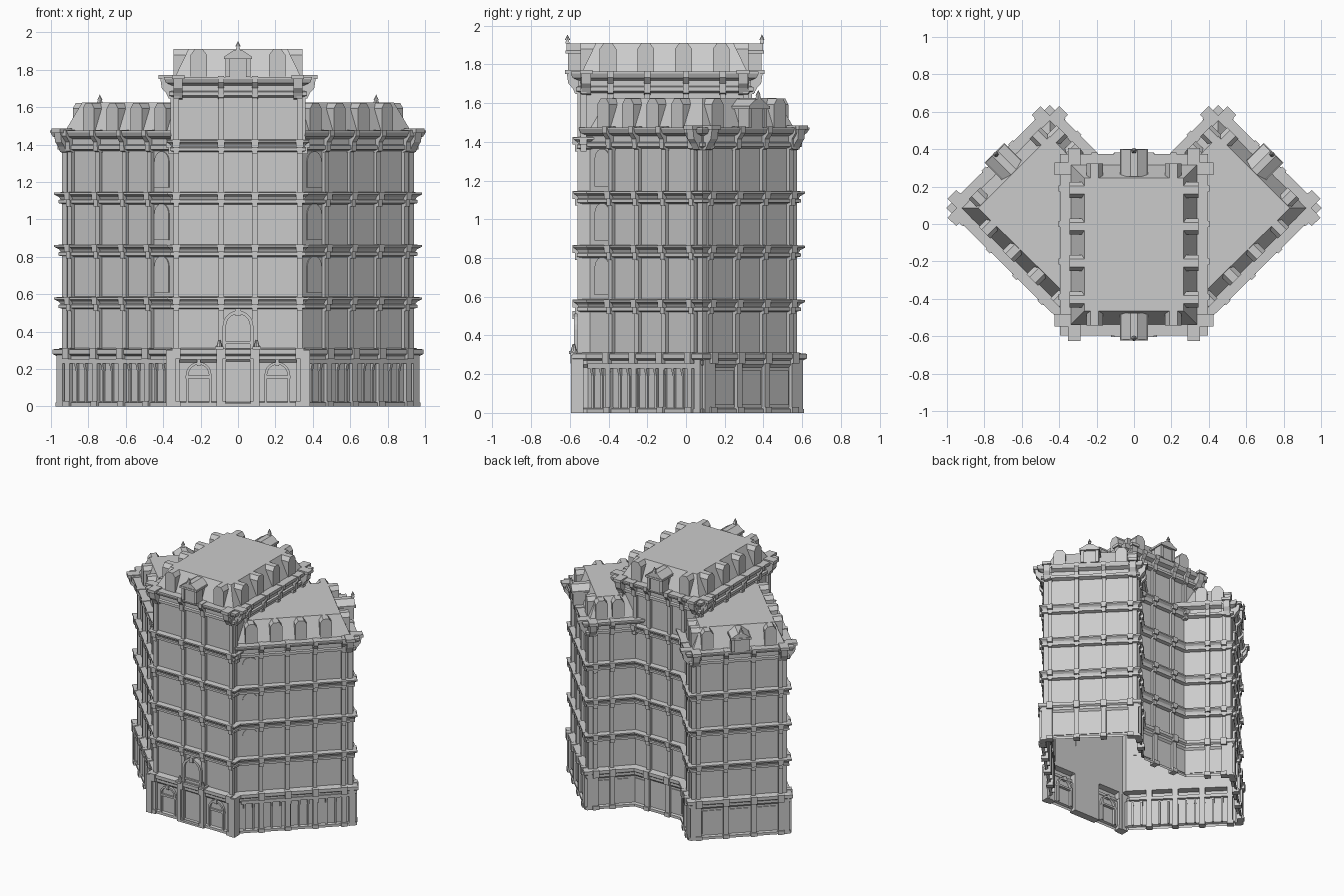
import bpy, bmesh, math
from mathutils import Matrix, Vector

cube = bpy.data.objects.get("Cube")
if cube:
    bpy.data.objects.remove(cube, do_unlink=True)

stone = bpy.data.materials.new("grey stone")
stone.use_nodes = True
stone.diffuse_color = (0.6, 0.6, 0.6, 1)
stone.node_tree.nodes["Principled BSDF"].inputs["Base Color"].default_value = (0.6, 0.6, 0.6, 1)

parts = {}


def mesh(name):
    if name not in parts:
        parts[name] = bmesh.new()
    return parts[name]


def sweep(name, path, profile, closed=True, cap=False):
    """Carry a profile of (outward offset, height) along a mitred plan path."""
    bm, n = mesh(name), len(path)
    pts = [Vector(p) for p in path]

    def normal(i):
        d = (pts[(i + 1) % n] - pts[i % n]).normalized()
        return Vector((d.y, -d.x))

    mitres = []
    for i in range(n):
        a, b = normal(i - 1 if i else n - 1), normal(i)
        if not closed and i == 0:
            a = b
        if not closed and i == n - 1:
            b = a
        mitres.append((a + b) / (1 + a.dot(b)))
    rings = [[bm.verts.new((*(p + m * off), z)) for p, m in zip(pts, mitres)] for off, z in profile]
    for low, high in zip(rings, rings[1:]):
        for i in range(n if closed else n - 1):
            j = (i + 1) % n
            bm.faces.new((low[i], low[j], high[j], high[i]))
    if cap:
        bm.faces.new(rings[-1])


def prism(name, frame, pts, a, b, sideways=False):
    """Extrude an outline facing outward, or sideways along the wall."""
    bm = mesh(name)

    def place(p, d):
        return frame @ (Vector((d, -p[0], p[1])) if sideways else Vector((p[0], -d, p[1])))

    ends = [[bm.verts.new(place(p, d)) for p in pts] for d in (a, b)]
    faces = [bm.faces.new(e) for e in ends]
    for i in range(len(pts)):
        j = (i + 1) % len(pts)
        faces.append(bm.faces.new((ends[0][i], ends[0][j], ends[1][j], ends[1][i])))
    bmesh.ops.recalc_face_normals(bm, faces=faces)


def block(name, frame, s, w, out, z0, z1, back=-0.014):
    h = w / 2
    prism(name, frame, [(s - h, z0), (s + h, z0), (s + h, z1), (s - h, z1)], back, out)


def cone(name, frame, s, out, z, r1, r2, h, sides=4):
    place = frame @ Matrix.Translation((s, -out, z + h / 2)) @ Matrix.Rotation(math.pi / 4, 4, 'Z')
    bmesh.ops.create_cone(mesh(name), cap_ends=True, segments=sides, radius1=r1, radius2=r2,
                          depth=h, matrix=place)


def arch(s, r, z0, spring, steps=10):
    curve = [(s + r * math.cos(math.pi * k / steps), spring + r * math.sin(math.pi * k / steps))
             for k in range(steps + 1)]
    return [(s + r, z0)] + curve + [(s - r, z0)]


def wall(p, q):
    """Frame on a wall: x along it, y inward, z up. Also its length."""
    p, q = Vector(p), Vector(q)
    d = (q - p).normalized()
    frame = Matrix(((d.x, -d.y, 0, p.x), (d.y, d.x, 0, p.y), (0, 0, 1, 0), (0, 0, 0, 1)))
    return frame, (q - p).length


# Plan
F, A, B, C, D = (0.35, -0.55), (0.35, -0.502), (0.94, 0.085), (0.45, 0.573), (0.21, 0.33)
E = (0.35, 0.33)
half = [F, A, B, C, D]
outline = half + [(-x, y) for x, y in reversed(half)]
tower = [F, E, (-E[0], E[1]), (-F[0], F[1])]
wing_edge = [(0.33, -0.52), B, C, (0.15, 0.27)]
wing_plan = [(0.3, -0.545), B, C, (0.0, 0.12)]

front, _ = wall((0, F[1]), F)
back, _ = wall(D, (0, D[1]))
wing_front, front_len = wall(A, B)
wing_end, end_len = wall(B, C)
wing_inner, inner_len = wall(C, D)
tower_side, side_len = wall(F, E)
tower_back, back_len = wall(E, (0, E[1]))
levels = [0.555, 0.835, 1.115, 1.395]
WING, TOWER, RECESS = 1.475, 1.762, -0.012

# Walls and ground floor, open below; walls lie back between the pilasters
sweep("main_walls", outline, [(RECESS, 0.31), (RECESS, 1.46)])
sweep("tower_walls", tower, [(RECESS, 1.3), (RECESS, 1.76)])
sweep("ground_floor", outline, [(0.025, 0), (0.025, 0.02), (0.008, 0.026), (0.008, 0.235), (0.022, 0.25),
                                (0.022, 0.27), (0.036, 0.28), (0.036, 0.305), (RECESS, 0.312)])


# String courses and main cornices
def course(z):
    return [(RECESS, z - 0.035), (0.014, z - 0.028), (0.014, z - 0.012), (0.006, z - 0.008),
            (0.012, z + 0.005), (0.03, z + 0.018), (0.03, z + 0.028), (RECESS, z + 0.032)]


def cornice(z):
    return [(RECESS, z - 0.11), (0.018, z - 0.1), (0.018, z - 0.08), (0.004, z - 0.075),
            (0.004, z - 0.045), (0.035, z - 0.032), (0.045, z - 0.01), (0.045, z), (-0.03, z)]


for z in levels[:3]:
    sweep("string_courses", outline, course(z))
sweep("tower_string_course", tower, course(levels[3]))
sweep("tower_cornice", tower, cornice(TOWER))
sweep("wing_cornices", wing_edge, cornice(WING), closed=False)

# Mansard roofs
sweep("tower_roof", tower, [(-0.01, 1.755), (-0.085, 1.91)], cap=True)
sweep("wing_roofs", wing_plan, [(-0.01, 1.47), (-0.075, 1.625)], cap=True)


# Pilasters with a console at each course
def pilasters(frame, stops, top, bands, ground=True):
    base = 0.3 if ground else 1.4
    for s in stops:
        block("pilasters", frame, s, 0.03, 0.01, base, top - 0.05)
        for z in bands:
            block("pilaster_consoles", frame, s, 0.038, 0.035, z - 0.01, z + 0.031)
            block("pilaster_consoles", frame, s, 0.03, 0.022, z - 0.045, z - 0.01)
        prism("cornice_brackets", frame, [(-0.014, top - 0.12), (0.025, top - 0.11), (0.028, top - 0.06),
              (0.053, top - 0.03), (0.053, top + 0.004), (-0.014, top + 0.004)], s - 0.016, s + 0.016, True)
        if ground:
            block("ground_pilasters", frame, s, 0.036, 0.03, 0, 0.27)
            block("ground_pilasters", frame, s, 0.046, 0.04, 0, 0.03)
            block("ground_pilasters", frame, s, 0.044, 0.046, 0.255, 0.312)


pilasters(wing_front, [f * front_len for f in (0.2, 0.43, 0.67, 0.92)], WING, levels[:3])
pilasters(wing_end, [f * end_len for f in (0.07, 0.355, 0.645, 0.93)], WING, levels[:3])
pilasters(wing_inner, [0.05, inner_len / 2], WING, levels[:3])
pilasters(front, [0.09, 0.33], TOWER, levels)
pilasters(back, [0.12], TOWER, levels)
pilasters(tower_side, [0.02, 0.16, 0.35, 0.55, 0.74, 0.86], TOWER, levels[3:], ground=False)
pilasters(tower_back, [0.02, 0.14], TOWER, levels[3:], ground=False)


# Heavy blocks in pairs at the corners
def corner_block(frame, s, top):
    block("corner_blocks", frame, s, 0.066, 0.076, top - 0.012, top + 0.01)
    prism("corner_blocks", frame, [(-0.014, top - 0.12), (0.02, top - 0.115), (0.036, top - 0.085),
          (0.058, top - 0.06), (0.065, top - 0.012), (-0.014, top - 0.012)], s - 0.024, s + 0.024, True)


for frame, s in ((wing_front, front_len - 0.028), (wing_end, 0.028), (wing_end, end_len - 0.028),
                 (wing_inner, 0.028)):
    corner_block(frame, s, WING)
for frame, s in ((front, 0.32), (tower_side, 0.035), (tower_side, side_len - 0.035), (tower_back, 0.03)):
    corner_block(frame, s, TOWER)

# Corner strips and piers
for frame, s in ((wing_front, front_len), (wing_end, 0), (wing_end, end_len), (wing_inner, 0)):
    inside = 0.018 if s == 0 else -0.018
    block("corner_strips", frame, s + inside, 0.036, 0, 0.31, 1.38)
    block("ground_corner_piers", frame, s + inside / 2, 0.044, 0.03, 0, 0.3)
block("ground_corner_piers", front, 0.36, 0.05, 0.045, 0, 0.3, -0.02)


# Dormers with chamfered heads
def dormer(frame, s, z):
    w = 0.043
    prism("dormers", frame, [(s - w, z), (s + w, z), (s + w, z + 0.118), (s + w / 2, z + 0.148),
          (s - w / 2, z + 0.148), (s - w, z + 0.118)], -0.1, -0.006)


for k in range(4):
    dormer(wing_front, 0.1 + 0.18 * k, WING)
    dormer(tower_side, 0.147 + 0.195 * k, TOWER)
for f in (0.17, 0.83):
    dormer(wing_end, f * end_len, WING)
for s in (0.1, 0.22):
    dormer(wing_inner, s, WING)
dormer(front, 0.21, TOWER)
dormer(tower_back, 0.14, TOWER)


# Roof pavilions with a pediment and a spike
def pavilion(name, frame, s, z):
    block(name, frame, s, 0.12, 0.05, z, z + 0.1, -0.08)
    for side in (-0.055, 0.055):
        block(name, frame, s + side, 0.024, 0.06, z, z + 0.095)
    block(name, frame, s, 0.15, 0.072, z + 0.095, z + 0.11, -0.085)
    prism(name, frame, [(s - 0.07, z + 0.11), (s + 0.07, z + 0.11), (s + 0.02, z + 0.145),
          (s - 0.02, z + 0.145)], -0.075, 0.068)
    cone(name, frame, s, 0.062, z + 0.145, 0.016, 0.01, 0.018)
    cone(name, frame, s, 0.062, z + 0.163, 0.014, 0.0, 0.03, 8)


pavilion("front_pavilion", front, 0, TOWER)
pavilion("back_pavilion", tower_back, back_len, TOWER)
pavilion("wing_pavilions", wing_end, end_len / 2, WING)

# Arched niches beside the tower
for z in (0.61, 0.89, 1.17):
    prism("arched_niches", wing_front, arch(0.09, 0.054, z, z + 0.14), -0.014, -0.006)

# Ground floor shopfront posts along the wings, under a lintel
for k in range(12):
    s = 0.045 + 0.066 * k
    block("shopfront_posts", wing_front, s, 0.012, 0.018, 0.02, 0.21)
    prism("shopfront_posts", wing_front, [(0, 0.19), (0.018, 0.19), (0.03, 0.235), (0, 0.235)],
          s - 0.008, s + 0.008, True)
block("shopfront_lintels", wing_front, front_len / 2, front_len - 0.04, 0.03, 0.23, 0.255)

# Ground floor panels on the other sides
for f in (0.21, 0.5, 0.79):
    block("ground_panels", wing_end, f * end_len, 0.14, 0.014, 0.04, 0.22)
for s in (0.11, 0.255):
    block("ground_panels", wing_inner, s, 0.09, 0.014, 0.04, 0.22)
block("ground_panels", back, 0.05, 0.08, 0.014, 0.04, 0.22)


# Arched windows and the portal
def arch_frame(name, s, r, t, z0, spring, out):
    prism(name, front, arch(s, r, z0, spring) + arch(s, r - t, z0, spring)[::-1], -0.014, out)


arch_frame("front_windows", 0.21, 0.068, 0.014, 0.02, 0.17, 0.026)
block("front_windows", front, 0.21, 0.14, 0.022, 0.15, 0.165)
block("front_windows", front, 0.21, 0.02, 0.032, 0.215, 0.25)
arch_frame("portal", 0, 0.082, 0.018, 0, 0.43, 0.028)
prism("portal_door", front, arch(0, 0.07, 0, 0.43), -0.014, 0.012)
for z in (0.3, 0.335):
    block("portal", front, 0, 0.13, 0.022, z, z + 0.012)
block("portal", front, 0, 0.03, 0.036, 0.485, 0.525)
block("portal", front, 0, 0.17, 0.045, 0, 0.015)
block("portal_piers", front, 0.1, 0.032, 0.045, 0, 0.31)
block("portal_piers", front, 0.1, 0.044, 0.055, 0.305, 0.32)
cone("portal_piers", front, 0.1, 0.03, 0.32, 0.016, 0.006, 0.035, 8)

# Finish objects; half-built parts are mirrored across the middle
whole = {"main_walls", "tower_walls", "ground_floor", "string_courses", "tower_string_course",
         "tower_cornice", "tower_roof", "front_pavilion", "back_pavilion", "portal", "portal_door"}
for name, bm in parts.items():
    data = bpy.data.meshes.new(name)
    bm.to_mesh(data)
    bm.free()
    data.materials.append(stone)
    obj = bpy.data.objects.new(name, data)
    bpy.context.collection.objects.link(obj)
    if name not in whole:
        mirror = obj.modifiers.new("mirror", 'MIRROR')
        mirror.use_mirror_merge = False
